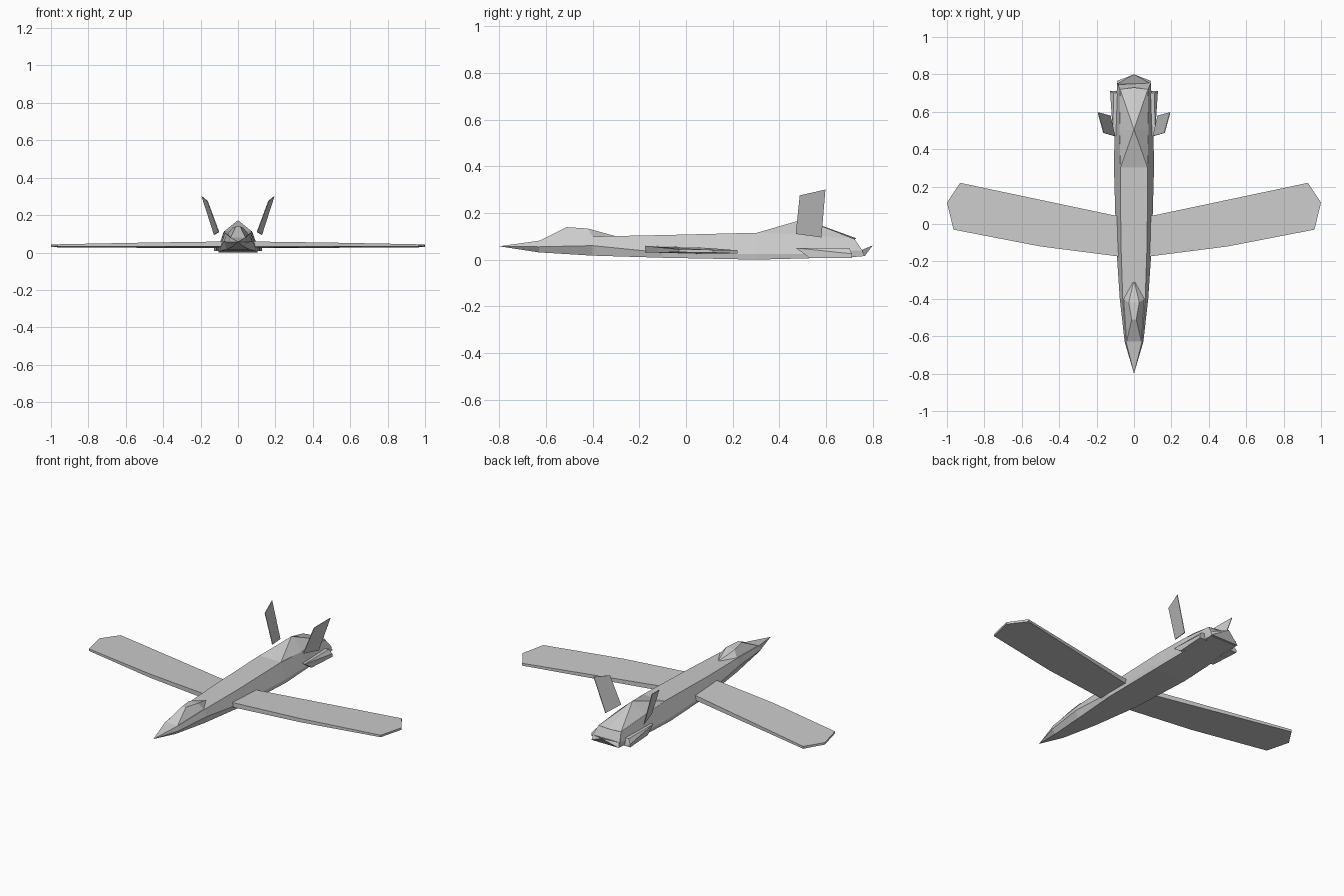
import bpy, bmesh


def finish(name, bm):
    bmesh.ops.recalc_face_normals(bm, faces=bm.faces)
    me = bpy.data.meshes.new(name)
    bm.to_mesh(me)
    bm.free()
    ob = bpy.data.objects.new(name, me)
    bpy.context.collection.objects.link(ob)
    return ob


def mirror(ob):
    ob.modifiers.new("mirror", 'MIRROR').use_axis[0] = True


def hull(name, pts, both=True):
    """Faceted convex solid; both=True reflects the points across x = 0."""
    bm = bmesh.new()
    for x, y, z in pts:
        bm.verts.new((x, y, z))
        if both and x > 0:
            bm.verts.new((-x, y, z))
    res = bmesh.ops.convex_hull(bm, input=bm.verts)
    junk = [g for g in res["geom_interior"] if isinstance(g, bmesh.types.BMVert)]
    bmesh.ops.delete(bm, geom=junk, context='VERTS')
    bmesh.ops.dissolve_limit(bm, angle_limit=0.01, verts=bm.verts, edges=bm.edges)
    return finish(name, bm)


def slab(name, top, bottom):
    """Solid between two matching outlines, mirrored to the other side."""
    bm = bmesh.new()
    a = [bm.verts.new(p) for p in top]
    b = [bm.verts.new(p) for p in bottom]
    bm.faces.new(a)
    bm.faces.new(b[::-1])
    n = len(a)
    for i in range(n):
        j = (i + 1) % n
        bm.faces.new((a[i], b[i], b[j], a[j]))
    ob = finish(name, bm)
    mirror(ob)
    return ob


# Fuselage: stations of (y, half width, z) for bottom, chine and top edges
stations = [
    ((-0.63, 0.030, 0.036), (-0.63, 0.050, 0.060), (-0.63, 0.042, 0.086)),
    ((-0.40, 0.060, 0.022), (-0.40, 0.076, 0.065), (-0.40, 0.060, 0.104)),
    ((-0.10, 0.092, 0.013), (-0.10, 0.096, 0.035), (-0.10, 0.070, 0.110)),
    ((0.30, 0.104, 0.005), (0.30, 0.107, 0.028), (0.30, 0.073, 0.120)),
    ((0.50, 0.100, 0.010), (0.50, 0.104, 0.030), (0.50, 0.078, 0.112)),
    ((0.755, 0.088, 0.018), (0.755, 0.090, 0.045), (0.72, 0.074, 0.095)),
]
bm = bmesh.new()
rings = []
for st in stations:
    right = [(w, y, z) for y, w, z in st]
    left = [(-x, y, z) for x, y, z in reversed(right)]
    rings.append([bm.verts.new(p) for p in right + left])
tip = bm.verts.new((0, -0.8, 0.062))
for i in range(6):
    j = (i + 1) % 6
    bm.faces.new((tip, rings[0][i], rings[0][j]))
    for r, s in zip(rings, rings[1:]):
        bm.faces.new((r[i], s[i], s[j], r[j]))
bm.faces.new(rings[-1])
finish("fuselage", bm)

# Faceted nose hump
hull("nose_hump", [
    (0.040, -0.63, 0.085), (0.056, -0.40, 0.103), (0.012, -0.51, 0.144),
    (0.028, -0.42, 0.138), (0.040, -0.38, 0.105), (0, -0.30, 0.105),
    (0.03, -0.55, 0.08), (0.03, -0.40, 0.08)])

# Dorsal engine fairing
hull("engine_fairing", [
    (0.073, 0.30, 0.119), (0, 0.505, 0.178), (0.078, 0.50, 0.111),
    (0.074, 0.72, 0.094), (0, 0.73, 0.096), (0.06, 0.35, 0.09),
    (0.06, 0.70, 0.08)])

# Pointed tail lip
hull("tail_lip", [
    (0.090, 0.765, 0.020), (0, 0.80, 0.066), (0.085, 0.72, 0.017),
    (0.085, 0.752, 0.046), (0, 0.74, 0.035)])

# Main wing: (x, y, top z, bottom z)
wing = [(0.07, -0.175, 0.064, 0.036), (0.50, -0.12, 0.058, 0.036),
        (0.965, -0.03, 0.049, 0.037), (1.0, 0.115, 0.047, 0.035),
        (0.93, 0.22, 0.045, 0.031), (0.125, 0.05, 0.058, 0.030),
        (0.07, 0.04, 0.058, 0.030)]
slab("wing", [(x, y, t) for x, y, t, b in wing],
     [(x, y, b) for x, y, t, b in wing])

# Canted tail fins
fin = [(0.102, 0.47, 0.115), (0.127, 0.58, 0.10),
       (0.193, 0.597, 0.305), (0.163, 0.487, 0.28)]
slab("tail_fin", [(x + 0.002, y, z) for x, y, z in fin],
     [(x - 0.002, y, z) for x, y, z in fin])

# Side pods that carry the fins
pod = hull("side_pod", [
    (0.09, 0.47, 0.055), (0.112, 0.47, 0.055), (0.09, 0.53, 0.012),
    (0.116, 0.53, 0.012), (0.128, 0.71, 0.012), (0.08, 0.71, 0.012),
    (0.128, 0.71, 0.030), (0.110, 0.70, 0.055), (0.08, 0.70, 0.055)], both=False)
mirror(pod)

# Rest the lowest point on the ground
for ob in bpy.context.collection.objects:
    ob.location.z = -0.005
